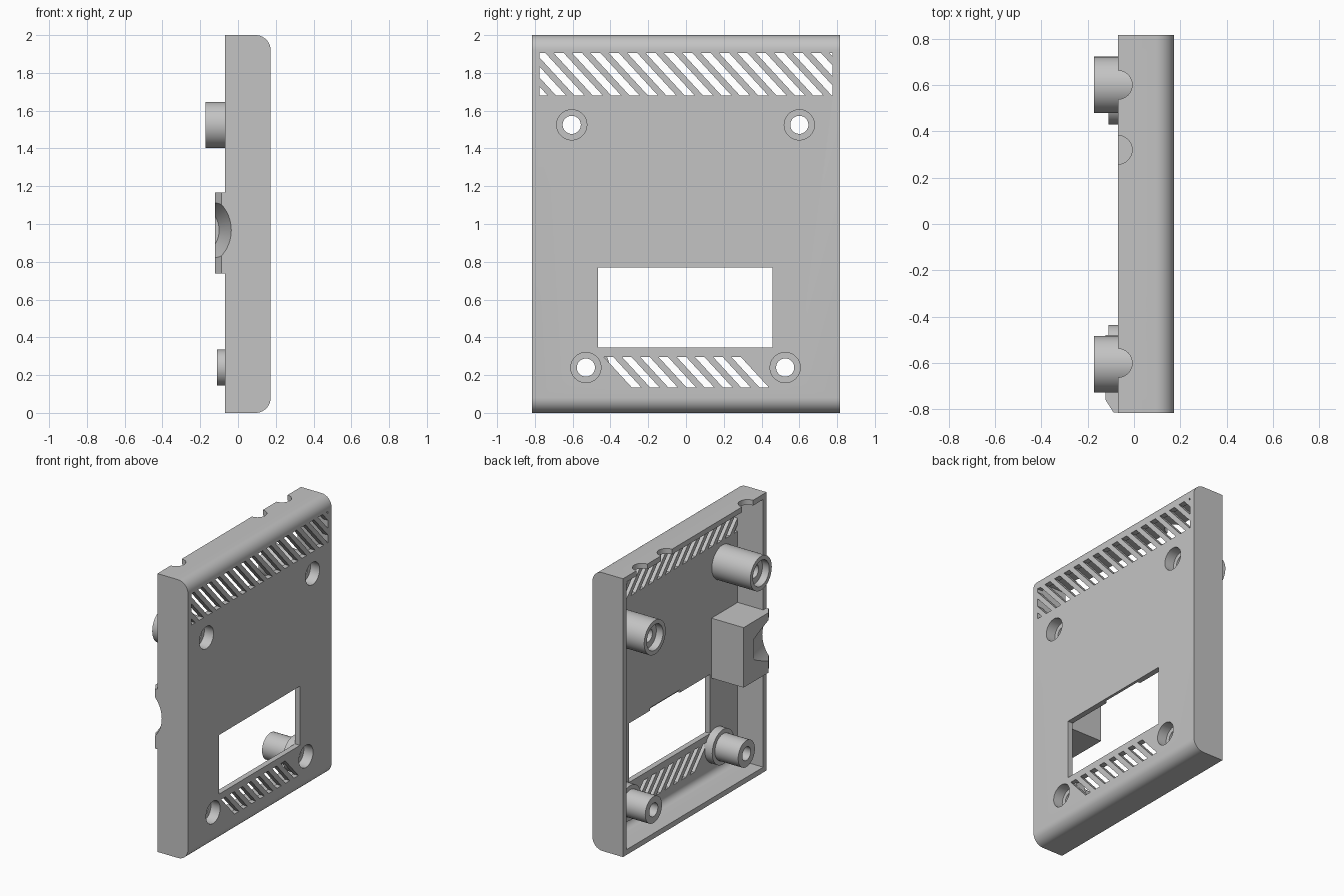
import bpy, bmesh, math
from mathutils import Vector, Matrix

if "Cube" in bpy.data.objects:
    bpy.data.objects.remove(bpy.data.objects["Cube"], do_unlink=True)

OUT, RIM, FLOOR = 0.173, -0.07, 0.133      # outer face, open rim, inner floor
HALF, WALL, HEIGHT = 0.815, 0.038, 2.0

grey = bpy.data.materials.new("light_grey_plastic")
grey.use_nodes = True
grey.diffuse_color = (0.55, 0.55, 0.55, 1)
grey.node_tree.nodes["Principled BSDF"].inputs["Base Color"].default_value = grey.diffuse_color


def finish(bm, name):
    bmesh.ops.recalc_face_normals(bm, faces=bm.faces)
    mesh = bpy.data.meshes.new(name)
    bm.to_mesh(mesh)
    bm.free()
    mesh.materials.append(grey)
    ob = bpy.data.objects.new(name, mesh)
    bpy.context.collection.objects.link(ob)
    return ob


def add_prism(bm, points, direction):
    face = bm.faces.new([bm.verts.new(p) for p in points])
    res = bmesh.ops.extrude_face_region(bm, geom=[face])
    verts = [g for g in res["geom"] if isinstance(g, bmesh.types.BMVert)]
    bmesh.ops.translate(bm, verts=verts, vec=direction)


def prism(name, points, direction):
    bm = bmesh.new()
    add_prism(bm, points, direction)
    return finish(bm, name)


def box(name, lo, hi):
    pts = [(lo[0], lo[1], lo[2]), (hi[0], lo[1], lo[2]),
           (hi[0], hi[1], lo[2]), (lo[0], hi[1], lo[2])]
    return prism(name, pts, (0, 0, hi[2] - lo[2]))


def cone(name, r1, r2, start, end):
    a, b = Vector(start), Vector(end)
    turn = (b - a).to_track_quat('Z', 'Y').to_matrix().to_4x4()
    bm = bmesh.new()
    bmesh.ops.create_cone(bm, cap_ends=True, segments=48, radius1=r1, radius2=r2,
                          depth=(b - a).length, matrix=Matrix.Translation((a + b) / 2) @ turn)
    return finish(bm, name)


def cut(target, cutter, keep=False):
    mod = target.modifiers.new("cut", 'BOOLEAN')
    mod.operation, mod.solver, mod.object = 'DIFFERENCE', 'EXACT', cutter
    with bpy.context.temp_override(object=target, active_object=target):
        bpy.ops.object.modifier_apply(modifier=mod.name)
    if not keep:
        bpy.data.objects.remove(cutter, do_unlink=True)


def rounded_profile(x0, x1, z0, z1, r, y):
    """Side profile with its two outer corners rounded."""
    pts = [(x0, y, z1), (x0, y, z0)]
    for cz, start in ((z0 + r, -90), (z1 - r, 0)):
        for i in range(11):
            a = math.radians(start + 9 * i)
            pts.append((x1 - r + r * math.cos(a), y, cz + r * math.sin(a)))
    return pts


def slots(name, first, count, pitch, width, z0, z1, limit):
    """Row of slanted vent slots, clipped at both ends."""
    bm = bmesh.new()
    lean = 0.92 * (z1 - z0)
    for i in range(count):
        y = first + i * pitch
        x = FLOOR - 0.05
        add_prism(bm, [(x, y, z1), (x, y + width, z1),
                       (x, y + width + lean, z0), (x, y + lean, z0)], (0.15, 0, 0))
    for side in (-1, 1):
        res = bmesh.ops.bisect_plane(bm, geom=bm.verts[:] + bm.edges[:] + bm.faces[:],
                                     plane_co=(0, side * limit, 0),
                                     plane_no=(0, side, 0), clear_outer=True)
        edges = [g for g in res["geom_cut"] if isinstance(g, bmesh.types.BMEdge)]
        if edges:
            bmesh.ops.holes_fill(bm, edges=[e for e in bm.edges if e.is_boundary], sides=0)
    return finish(bm, name)


def post(name, y, z, profile):
    """Hollow screw post turned about the x direction; profile is (x, radius)."""
    n = 48
    bm = bmesh.new()
    rings = []
    for x, r in profile:
        rings.append([bm.verts.new((x, y + r * math.cos(math.tau * i / n),
                                    z + r * math.sin(math.tau * i / n))) for i in range(n)])
    for k, a in enumerate(rings):
        b = rings[(k + 1) % len(rings)]
        for i in range(n):
            j = (i + 1) % n
            bm.faces.new((a[i], a[j], b[j], b[i]))
    return finish(bm, name)


# Shell: rounded tray hollowed from the open side
shell = prism("shell", rounded_profile(RIM, OUT, 0, HEIGHT, 0.08, -HALF), (0, 2 * HALF, 0))
cut(shell, prism("hollow", rounded_profile(RIM - 0.1, FLOOR, WALL, HEIGHT - WALL, 0.05,
                                           -HALF + WALL), (0, 2 * (HALF - WALL), 0)))

# Window with a shallow relief on the inner top edge
cut(shell, box("window", (0.05, -0.465, 0.345), (0.3, 0.457, 0.77)))
cut(shell, box("window_relief", (0.05, -0.12, 0.7), (FLOOR + 0.02, 0.22, 0.79)))

# Vent slots
cut(shell, slots("upper_vents", -0.992, 19, 0.0973, 0.053, 1.68, 1.905, 0.775))
cut(shell, slots("lower_vents", -0.436, 8, 0.0965, 0.05, 0.135, 0.297, 0.775))

# Cable notches in the top wall
for y in (0.6, 0.32, -0.6):
    cut(shell, cone("notch", 0.062, 0.062, (RIM, y, 1.9), (RIM, y, 2.1)))

# Screw posts and their counterbores
BORE, HOLE, SEAT = 0.08, 0.048, 0.10
upper = [(FLOOR + 0.01, BORE), (FLOOR + 0.01, 0.122), (-0.173, 0.122), (-0.173, 0.092),
         (-0.12, 0.092), (-0.12, HOLE), (SEAT, HOLE), (SEAT, BORE)]
lower = [(FLOOR + 0.01, BORE), (FLOOR + 0.01, 0.125), (0.075, 0.125), (0.075, 0.095),
         (-0.11, 0.095), (-0.11, HOLE), (SEAT, HOLE), (SEAT, BORE)]
parts = [shell]
for name, y, z, profile in (("upper_post_back", 0.6, 1.525, upper),
                            ("upper_post_front", -0.605, 1.525, upper),
                            ("lower_post_back", 0.525, 0.24, lower),
                            ("lower_post_front", -0.53, 0.24, lower)):
    cut(shell, cone("bore", BORE, BORE, (0.05, y, z), (0.3, y, z)))
    parts.append(post(name, y, z, profile))

# Cable block on the front wall, with a flared cradle cut through block and wall
Z0, Z1 = 0.737, 1.168
end = -HALF + 0.001
block = prism("cable_block", [(FLOOR + 0.01, -0.48, Z0), (-0.122, -0.48, Z0),
                              (-0.122, -0.76, Z0), (-0.088, end, Z0),
                              (FLOOR + 0.01, end, Z0)], (0, 0, Z1 - Z0))
cradle = cone("cradle", 0.215, 0.14, (-0.24, -0.85, 0.967), (-0.24, -0.6, 0.967))
cut(block, cradle, keep=True)
cut(shell, cradle)
parts.append(block)

# Smooth curved surfaces, keep edges sharp
bpy.ops.object.select_all(action='DESELECT')
for ob in parts:
    ob.select_set(True)
bpy.context.view_layer.objects.active = shell
bpy.ops.object.shade_smooth_by_angle(angle=math.radians(30))
